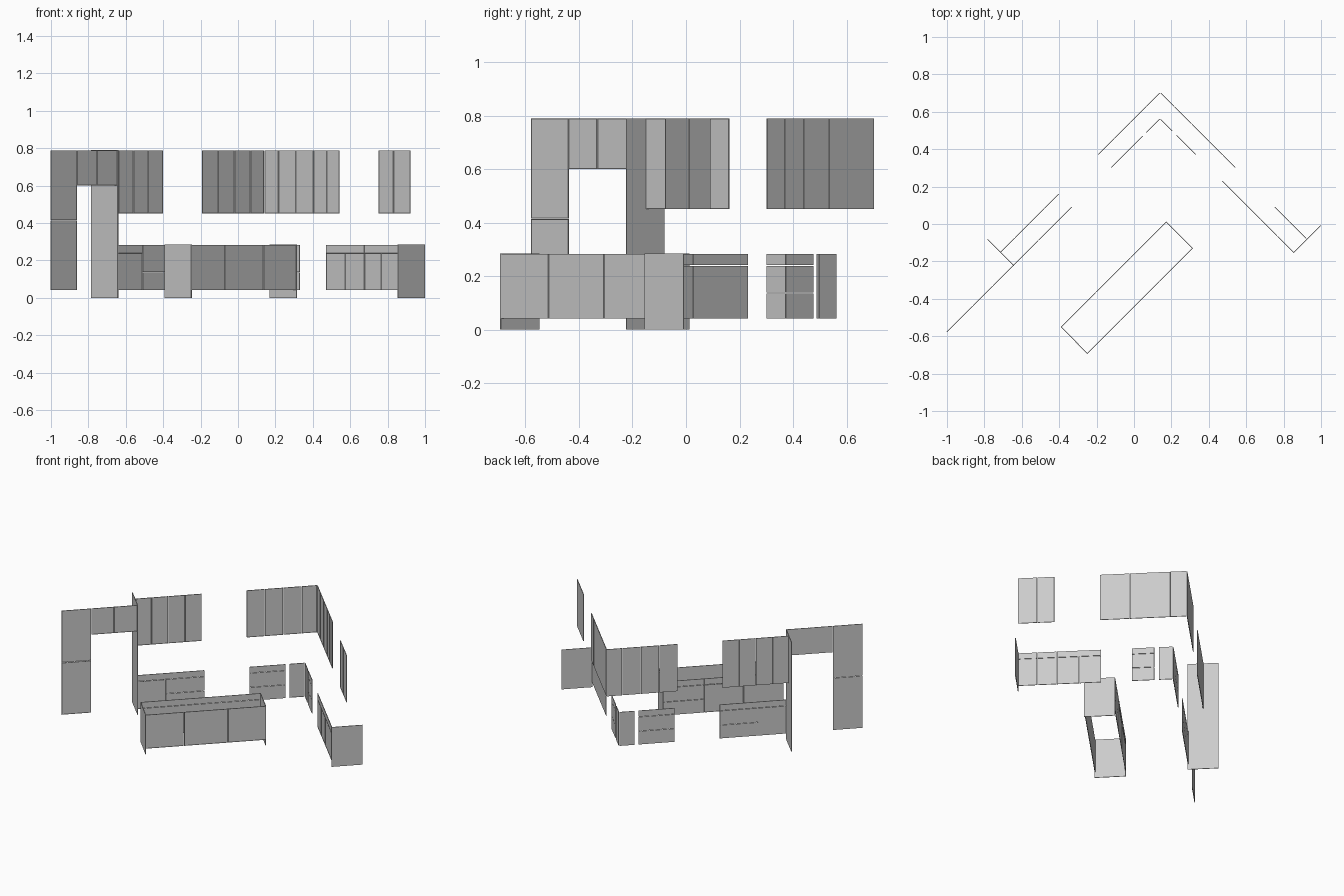
import bpy, bmesh
from mathutils import Vector

if "Cube" in bpy.data.objects:
    bpy.data.objects.remove(bpy.data.objects["Cube"])

T = 0.004      # panel thickness
GAP = 0.0012   # half of the gap between neighbouring fronts
BASE0, BASE1, DRAWER, MID = 0.04, 0.285, 0.24, 0.137
UP0, UP1 = 0.45, 0.79


def panel(name, p0, p1, z0, z1, framed=False, gap=GAP):
    """Thin upright panel from p0 to p1, facing to the right of that direction."""
    p0, p1 = Vector((*p0, 0)), Vector((*p1, 0))
    u = (p1 - p0).normalized()
    n = Vector((u.y, -u.x, 0))
    a, b = p0 + u * gap, p1 - u * gap
    za, zb = Vector((0, 0, z0 + gap)), Vector((0, 0, z1 - gap))
    bm = bmesh.new()
    front = [bm.verts.new(v) for v in (a + za, b + za, b + zb, a + zb)]
    back = [bm.verts.new(v.co - n * T) for v in front]
    face = bm.faces.new(front)
    bm.faces.new(back[::-1])
    for i in range(4):
        j = (i + 1) % 4
        bm.faces.new((front[j], front[i], back[i], back[j]))
    if framed:  # recessed centre field inside a flat frame
        bmesh.ops.inset_region(bm, faces=[face], thickness=0.013)
        bmesh.ops.inset_region(bm, faces=[face], thickness=0.002, depth=-0.002)
    bmesh.ops.recalc_face_normals(bm, faces=bm.faces)
    me = bpy.data.meshes.new(name)
    bm.to_mesh(me)
    bm.free()
    bpy.context.collection.objects.link(bpy.data.objects.new(name, me))


def run(name, line, xs, z0, z1, framed=True):
    """Row of fronts split at the given x positions along a wall line."""
    for xa, xb in zip(xs, xs[1:]):
        panel(name, (xa, line(xa)), (xb, line(xb)), z0, z1, framed)


def drawer_stack(name, line, xa, xb):
    for z0, z1 in ((BASE0, MID), (MID, DRAWER), (DRAWER, BASE1)):
        run(name, line, (xa, xb), z0, z1, False)


# Wall lines, all turned 45 degrees
left_base = lambda x: x + 0.42
left_upper = lambda x: x + 0.56
right_base = lambda x: 0.70 - x
right_upper = lambda x: 0.84 - x
island_front = lambda x: x - 0.445
island_back = lambda x: x - 0.158

# Pantry, cabinets above the fridge and the tall side panel
run("pantry_lower_door", left_base, (-1.0, -0.86), BASE0, 0.415)
run("pantry_upper_door", left_base, (-1.0, -0.86), 0.415, UP1)
run("over_fridge_door", left_base, (-0.86, -0.753, -0.643), 0.6, UP1)
panel("fridge_side_panel", (-0.785, -0.083), (-0.643, -0.225), 0, UP1, gap=0)

# Left wall base cabinets
run("left_base_door", left_base, (-0.643, -0.51), BASE0, DRAWER)
run("left_base_drawer", left_base, (-0.643, -0.51), DRAWER, BASE1, False)
drawer_stack("left_drawer_front", left_base, -0.51, -0.33)
drawer_stack("back_drawer_front", left_base, -0.12, 0.05)

# Corner base doors
run("corner_base_door", left_base, (0.067, 0.14), BASE0, BASE1)
run("corner_base_door", right_base, (0.14, 0.205), BASE0, BASE1)

# Right wall base cabinets and end panel
drawer_stack("right_drawer_front", right_base, 0.225, 0.33)
run("right_base_door", right_base, (0.47, 0.572, 0.675, 0.765, 0.855), BASE0, DRAWER)
run("right_base_drawer", right_base, (0.47, 0.675, 0.765, 0.855), DRAWER, BASE1, False)
panel("right_end_panel", (0.855, -0.155), (1.0, -0.01), 0, BASE1, gap=0)

# Wall cabinets
run("left_wall_door", left_upper, (-0.715, -0.636, -0.557, -0.479, -0.40), UP0, UP1)
run("back_wall_door", left_upper, (-0.19, -0.105, -0.018, 0.068, 0.14), UP0, UP1)
run("right_wall_door", right_upper, (0.14, 0.215, 0.307, 0.403, 0.473, 0.54), UP0, UP1)
run("end_wall_door", right_upper, (0.75, 0.83, 0.92), UP0, UP1)

# Island: doors outside, drawers on the kitchen side, end panels
run("island_front_door", island_front, (-0.25, -0.07, 0.137, 0.315), BASE0, BASE1)
run("island_back_door", island_back, (-0.02, -0.205, -0.392), BASE0, DRAWER)
run("island_back_drawer", island_back, (-0.02, -0.205, -0.392), DRAWER, BASE1, False)
drawer_stack("island_drawer_front", island_back, 0.172, -0.02)
panel("island_left_end", (-0.392, -0.55), (-0.25, -0.695), 0, BASE1, gap=0)
panel("island_right_end", (0.315, -0.13), (0.172, 0.014), 0, BASE1, gap=0)
